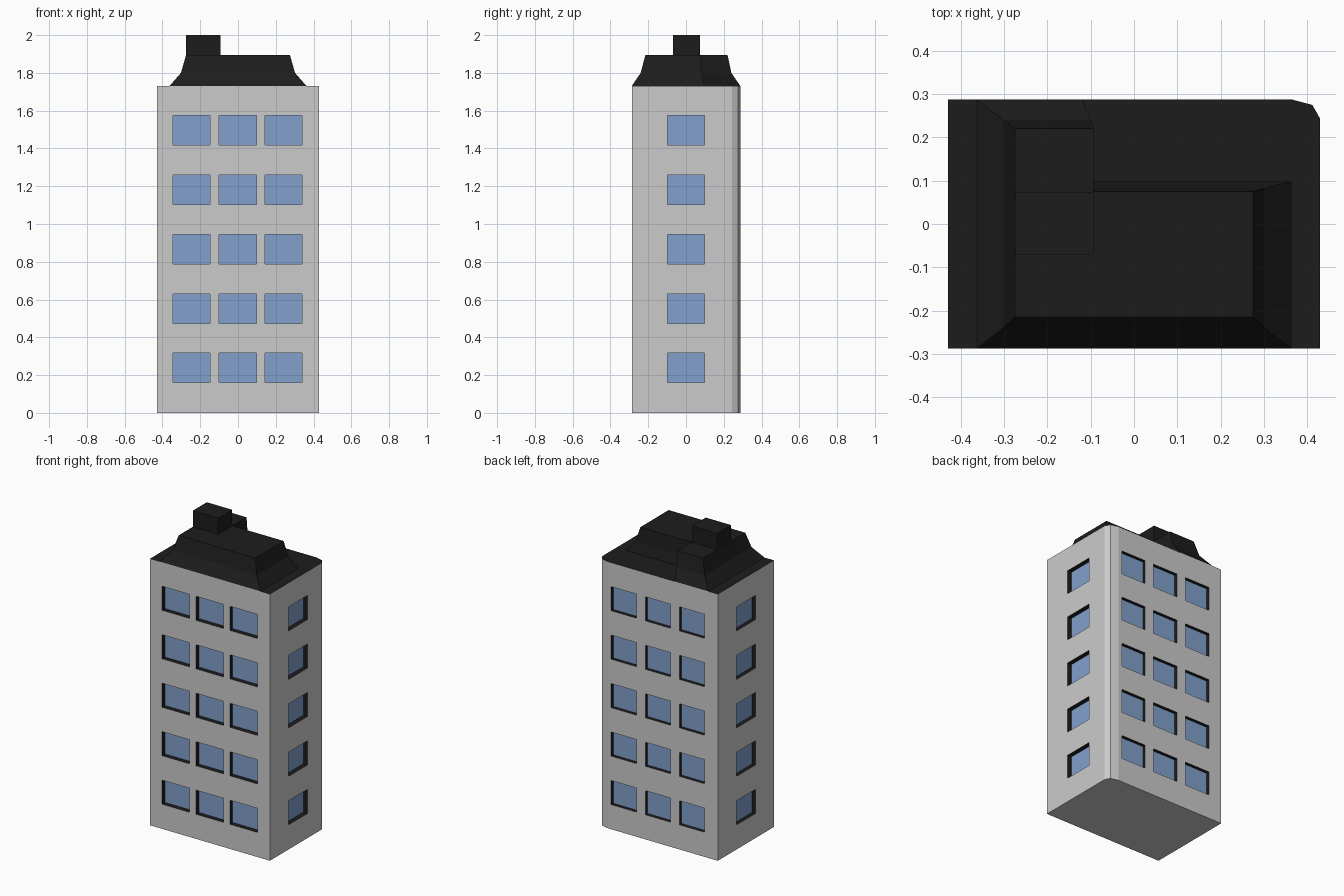
import bpy, bmesh

if "Cube" in bpy.data.objects:
    bpy.data.objects.remove(bpy.data.objects["Cube"])


def material(name, color):
    m = bpy.data.materials.new(name)
    m.diffuse_color = color
    m.use_nodes = True
    m.node_tree.nodes["Principled BSDF"].inputs["Base Color"].default_value = m.diffuse_color
    return m


DARK = material("dark", (0.012, 0.012, 0.012, 1))
GLASS = material("glass", (0.22, 0.35, 0.6, 1))


def add_object(name, bm, mats):
    bmesh.ops.recalc_face_normals(bm, faces=bm.faces)
    me = bpy.data.meshes.new(name)
    bm.to_mesh(me)
    bm.free()
    for m in mats:
        me.materials.append(m)
    ob = bpy.data.objects.new(name, me)
    bpy.context.collection.objects.link(ob)
    return ob


def loft(levels):
    """Stack closed outlines [(z, points)] into a capped solid."""
    bm = bmesh.new()
    rings = [[bm.verts.new((x, y, z)) for x, y in pts] for z, pts in levels]
    for a, b in zip(rings, rings[1:]):
        for i in range(len(a)):
            j = (i + 1) % len(a)
            bm.faces.new((a[i], a[j], b[j], b[i]))
    bm.faces.new(rings[0][::-1])
    bm.faces.new(rings[-1])
    return bm


def add_box(bm, lo, hi):
    verts = bmesh.ops.create_cube(bm, size=1)["verts"]
    for v in verts:
        v.co = [(a + b) / 2 + c * (b - a) for a, b, c in zip(lo, hi, v.co)]


L, R, F, B, TOP = -0.43, 0.43, -0.287, 0.288, 1.73

# Tower walls with one clipped back corner and a dark flat top
outline = [(L, F), (R, F), (R, 0.243), (0.412, 0.275), (0.363, B), (L, B)]
bm = loft([(0, outline), (TOP, outline)])
for f in bm.faces:
    f.material_index = int(min(v.co.z for v in f.verts) > 1)
walls = add_object("walls", bm, [None, DARK])

# Window sizes per wall: axis, outer plane, inward direction, recess, spans
FRONT = [(-0.345, -0.147), (-0.10, 0.098), (0.142, 0.34)]
BACK = [(-0.335, -0.155), (-0.09, 0.09), (0.155, 0.335)]
SIDE = [(-0.098, 0.098)]
WALLS = [("y", F, 1, 0.03, FRONT), ("y", B, -1, 0.022, BACK),
         ("x", R, -1, 0.03, SIDE), ("x", L, 1, 0.025, SIDE)]


def window_boxes(start, stop, grow):
    """Boxes from depth recess*start to recess+stop behind every window."""
    bm = bmesh.new()
    for axis, plane, inward, recess, spans in WALLS:
        d = sorted((plane + inward * recess * start, plane + inward * (recess + stop)))
        for a, b in spans:
            for floor in range(5):
                z = 0.16 + floor * 0.3145
                a2, b2 = a - grow, b + grow
                z0, z1 = z - grow, z + 0.156 + grow
                if axis == "y":
                    add_box(bm, (a2, d[0], z0), (b2, d[1], z1))
                else:
                    add_box(bm, (d[0], a2, z0), (d[1], b2, z1))
    return bm


# Dark recesses cut into the walls
bm = window_boxes(-1, 0.005, 0)
for f in bm.faces:
    f.material_index = 1
cutter = add_object("recess_cutter", bm, [None, DARK])
cutter.hide_render = True
cutter.hide_set(True)
cut = walls.modifiers.new("recesses", "BOOLEAN")
cut.operation = "DIFFERENCE"
cut.solver = "EXACT"
cut.object = cutter

# Glass panes set at the back of the recesses
add_object("window_panes", window_boxes(1, 0.02, 0.005), [GLASS])


# L-shaped mansard roof: wide front block with a rear wing on the left
def roof_outline(x, front, step, wing, back):
    return [(-x, front), (x, front), (x, step), (wing, step), (wing, back), (-x, back)]


add_object("mansard_roof", loft([
    (TOP, roof_outline(0.363, F, 0.098, -0.12, B)),
    (1.80, roof_outline(0.302, -0.24, 0.083, -0.10, 0.24)),
    (1.895, roof_outline(0.275, -0.215, 0.075, -0.093, 0.22)),
]), [DARK])

# Chimney block
bm = bmesh.new()
add_box(bm, (-0.275, -0.07, 1.88), (-0.093, 0.073, 2.0))
add_object("chimney", bm, [DARK])
